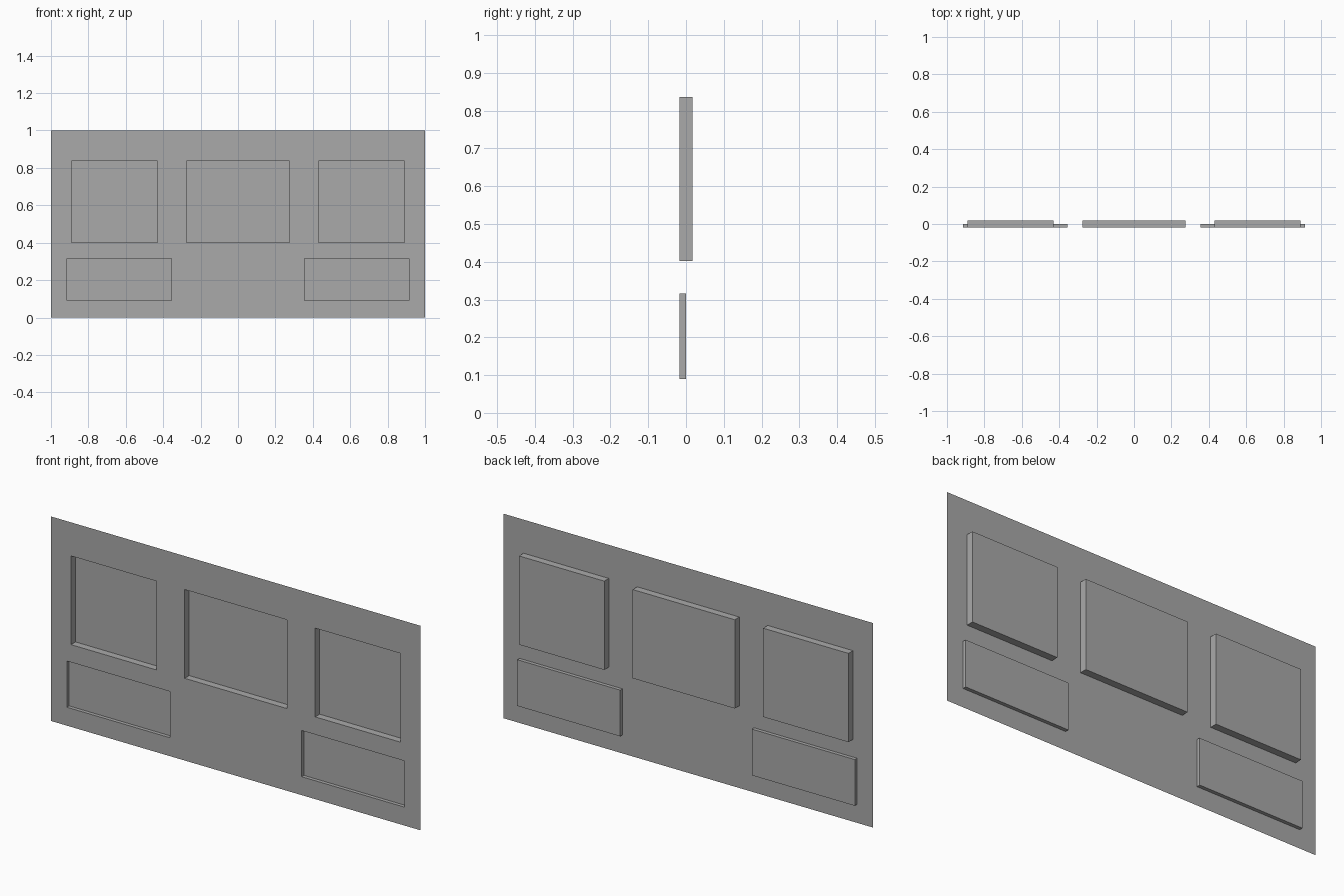
import bpy
import bmesh
from mathutils import Vector

cube = bpy.data.objects.get("Cube")
if cube:
    bpy.data.objects.remove(cube, do_unlink=True)

FRONT = -0.0175
DEEP, SHALLOW = 0.035, 0.0175
UPPER, LOWER = (0.402, 0.836), (0.09, 0.316)

# Recesses: x range, z range, depth
recesses = [((-0.276, 0.276), UPPER, DEEP)]
for (inner, outer), rows, depth in (((0.43, 0.891), UPPER, DEEP),
                                    ((0.356, 0.913), LOWER, SHALLOW)):
    recesses.append(((inner, outer), rows, depth))
    recesses.append(((-outer, -inner), rows, depth))

grey = bpy.data.materials.new("plain grey")
grey.use_nodes = True
colour = (0.4, 0.4, 0.4, 1)
grey.diffuse_color = colour
grey.node_tree.nodes["Principled BSDF"].inputs["Base Color"].default_value = colour

# Thin sheet, facing forward
bm = bmesh.new()
corners = [(-1, 0), (1, 0), (1, 1), (-1, 1)]
bm.faces.new([bm.verts.new((x, FRONT, z)) for x, z in corners])


def cut(position, normal):
    geometry = bm.verts[:] + bm.edges[:] + bm.faces[:]
    bmesh.ops.bisect_plane(bm, geom=geometry, dist=1e-5,
                           plane_co=position, plane_no=normal)


# Cut the recess outlines into the sheet
for xs, zs, depth in recesses:
    for x in xs:
        cut((x, 0, 0), (1, 0, 0))
for z in UPPER + LOWER:
    cut((0, 0, z), (0, 0, 1))

# Push each recess back, leaving it open at the front
for xs, zs, depth in recesses:
    cells = []
    for face in bm.faces:
        c = face.calc_center_median()
        if abs(c.y - FRONT) < 1e-4 and xs[0] < c.x < xs[1] and zs[0] < c.z < zs[1]:
            cells.append(face)
    if len(cells) > 1:
        cells = bmesh.ops.dissolve_faces(bm, faces=cells, use_verts=False)["region"]
    pushed = bmesh.ops.extrude_face_region(bm, geom=cells)["geom"]
    bmesh.ops.delete(bm, geom=[f for f in cells if f.is_valid], context="FACES_ONLY")
    verts = [v for v in pushed if isinstance(v, bmesh.types.BMVert)]
    bmesh.ops.translate(bm, verts=verts, vec=Vector((0, depth, 0)))

mesh = bpy.data.meshes.new("recessed_panel")
bm.to_mesh(mesh)
bm.free()
mesh.materials.append(grey)
panel = bpy.data.objects.new("recessed_panel", mesh)
bpy.context.collection.objects.link(panel)
